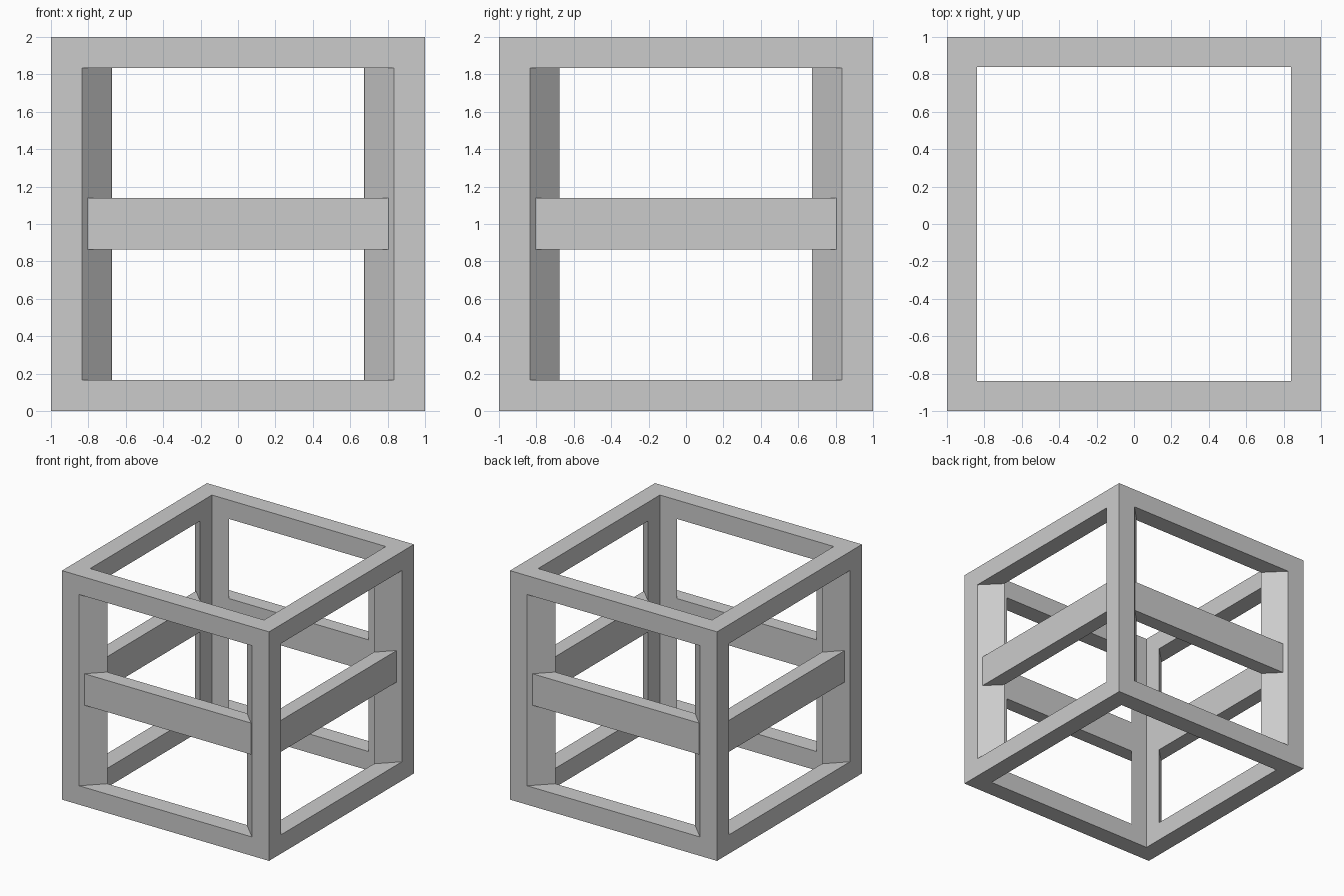
import bpy, bmesh
from math import pi
from mathutils import Matrix

if "Cube" in bpy.data.objects:
    bpy.data.objects.remove(bpy.data.objects["Cube"])

OUT, CORE = 1.0, 0.84        # outer and inner half widths of the shell
SLOPE = 1.835                # splayed window jambs follow |x| = |y| - OUT + 0.835


def prism(name, profile, z0, z1, turn=0.0):
    """Extrude an xy profile from z0 to z1 and turn it about z."""
    bm = bmesh.new()
    face = bm.faces.new([bm.verts.new((x, y, z0)) for x, y in profile])
    ext = bmesh.ops.extrude_face_region(bm, geom=[face])
    top = [v for v in ext["geom"] if isinstance(v, bmesh.types.BMVert)]
    bmesh.ops.translate(bm, verts=top, vec=(0, 0, z1 - z0))
    bmesh.ops.transform(bm, matrix=Matrix.Rotation(turn, 4, 'Z'), verts=bm.verts)
    bmesh.ops.recalc_face_normals(bm, faces=bm.faces)
    mesh = bpy.data.meshes.new(name)
    bm.to_mesh(mesh)
    bm.free()
    obj = bpy.data.objects.new(name, mesh)
    bpy.context.collection.objects.link(obj)
    return obj


def square(h):
    return [(-h, -h), (h, -h), (h, h), (-h, h)]


def splayed(y_front, y_back):
    """Trapezoid narrowing at 45 degrees towards the inside."""
    a, b = SLOPE - 1 - (OUT - y_front), SLOPE - 1 - (OUT - y_back)
    return [(-a, -y_front), (a, -y_front), (b, -y_back), (-b, -y_back)]


def cut(target, cutter):
    cutter.hide_render = True
    mod = target.modifiers.new("cut", 'BOOLEAN')
    mod.operation, mod.solver, mod.object = 'DIFFERENCE', 'EXACT', cutter
    bpy.context.view_layer.objects.active = target
    bpy.ops.object.modifier_apply(modifier=mod.name)
    bpy.data.objects.remove(cutter)


# Cube frame: open top to bottom, with a splayed window in each side
frame = prism("cube_frame", square(OUT), 0, 2)
cut(frame, prism("core_cutter", square(CORE), -0.1, 2.1))
for k in range(4):
    cut(frame, prism("window_cutter", splayed(1.1, 0.78), 0.165, 1.835, k * pi / 2))

# Middle rails, slightly recessed and mitred to the jambs
for k, side in enumerate(("front", "right", "back", "left")):
    prism(side + "_middle_rail", splayed(0.97, CORE), 0.865, 1.14, k * pi / 2)
